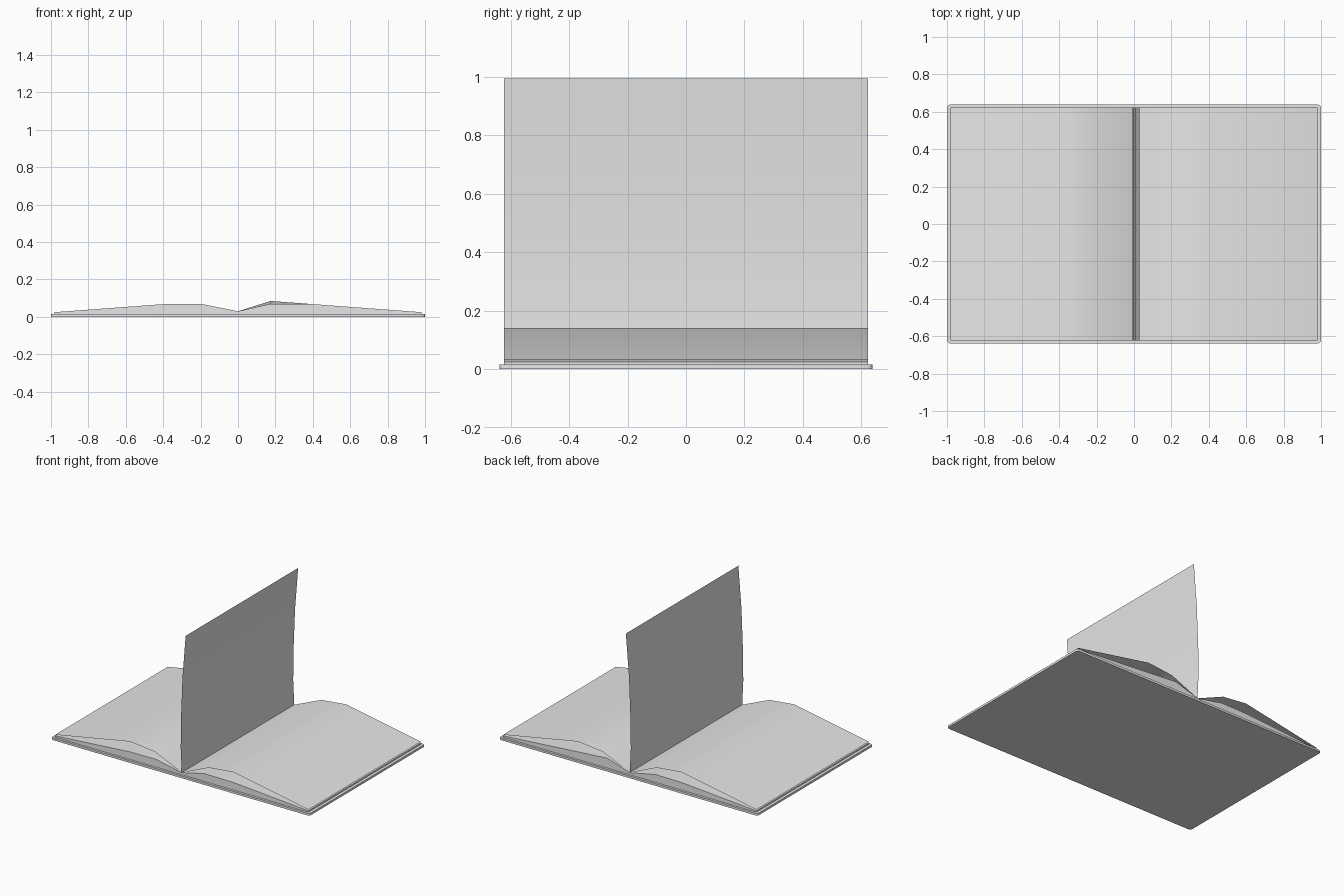
import bpy
import bmesh
import math

cube = bpy.data.objects.get("Cube")
if cube:
    bpy.data.objects.remove(cube, do_unlink=True)

grey = bpy.data.materials.new("plain grey")
grey.use_nodes = True
grey.diffuse_color = (0.8, 0.8, 0.8, 1)
grey.node_tree.nodes["Principled BSDF"].inputs["Base Color"].default_value = (0.8, 0.8, 0.8, 1)

PAGE_Y = 0.622      # half height of the pages
COVER_Y = 0.638     # half height of the cover


def finish(name, bm, smooth=True):
    mesh = bpy.data.meshes.new(name)
    bm.to_mesh(mesh)
    bm.free()
    mesh.materials.append(grey)
    obj = bpy.data.objects.new(name, mesh)
    bpy.context.collection.objects.link(obj)
    if smooth:
        bpy.ops.object.select_all(action='DESELECT')
        obj.select_set(True)
        bpy.context.view_layer.objects.active = obj
        bpy.ops.object.shade_smooth_by_angle(angle=math.radians(35))
    return obj


def extrude_profile(name, profile, closed=False, lift=None):
    """Sweep an x-z profile along y; closed profiles get end caps.
    lift = (index, z) raises one point of the back end."""
    bm = bmesh.new()
    front = [bm.verts.new((x, -PAGE_Y, z)) for x, z in profile]
    back = [bm.verts.new((x, PAGE_Y, z)) for x, z in profile]
    n = len(profile)
    for i in range(n if closed else n - 1):
        j = (i + 1) % n
        bm.faces.new((front[i], front[j], back[j], back[i]))
    if closed:
        bm.faces.new(front[::-1])
        bm.faces.new(back)
        bmesh.ops.recalc_face_normals(bm, faces=bm.faces)
    if lift:
        back[lift[0]].co.z = lift[1]
    return finish(name, bm)


# Cover: thin board with rounded corners
bm = bmesh.new()
bmesh.ops.create_cube(bm, size=1)
for v in bm.verts:
    v.co = (v.co.x * 2, v.co.y * 2 * COVER_Y, (v.co.z + 0.5) * 0.015)
upright = [e for e in bm.edges if abs(e.verts[0].co.z - e.verts[1].co.z) > 0.01]
bmesh.ops.bevel(bm, geom=upright, offset=0.016, segments=3, profile=0.5, affect='EDGES')
finish("cover", bm)

# Page blocks: one solid hump on each side of the spine
for side, name, peak in ((1, "left_page_block", 0.175), (-1, "right_page_block", 0.2)):
    hump = [(0, 0.015), (0, 0.03), (peak, 0.07), (0.4, 0.068), (0.98, 0.025), (0.98, 0.015)]
    extrude_profile(name, [(side * x, z) for x, z in hump], closed=True,
                    lift=(2, 0.085) if side == 1 else None)

# Loose curved pages arching above the blocks
arch = [(0, 0.03), (0.21, 0.12), (0.4, 0.14), (0.98, 0.033)]
for side, name in ((1, "left_open_page"), (-1, "right_open_page")):
    points = [(side * x, z) for x, z in arch]
    extrude_profile(name, points if side == 1 else points[::-1])

# Page standing upright at the spine, slightly bowed
extrude_profile("standing_page", [(0, 0.03), (-0.008, 0.2), (-0.006, 0.4),
                                  (0.006, 0.7), (0.03, 0.995)])
